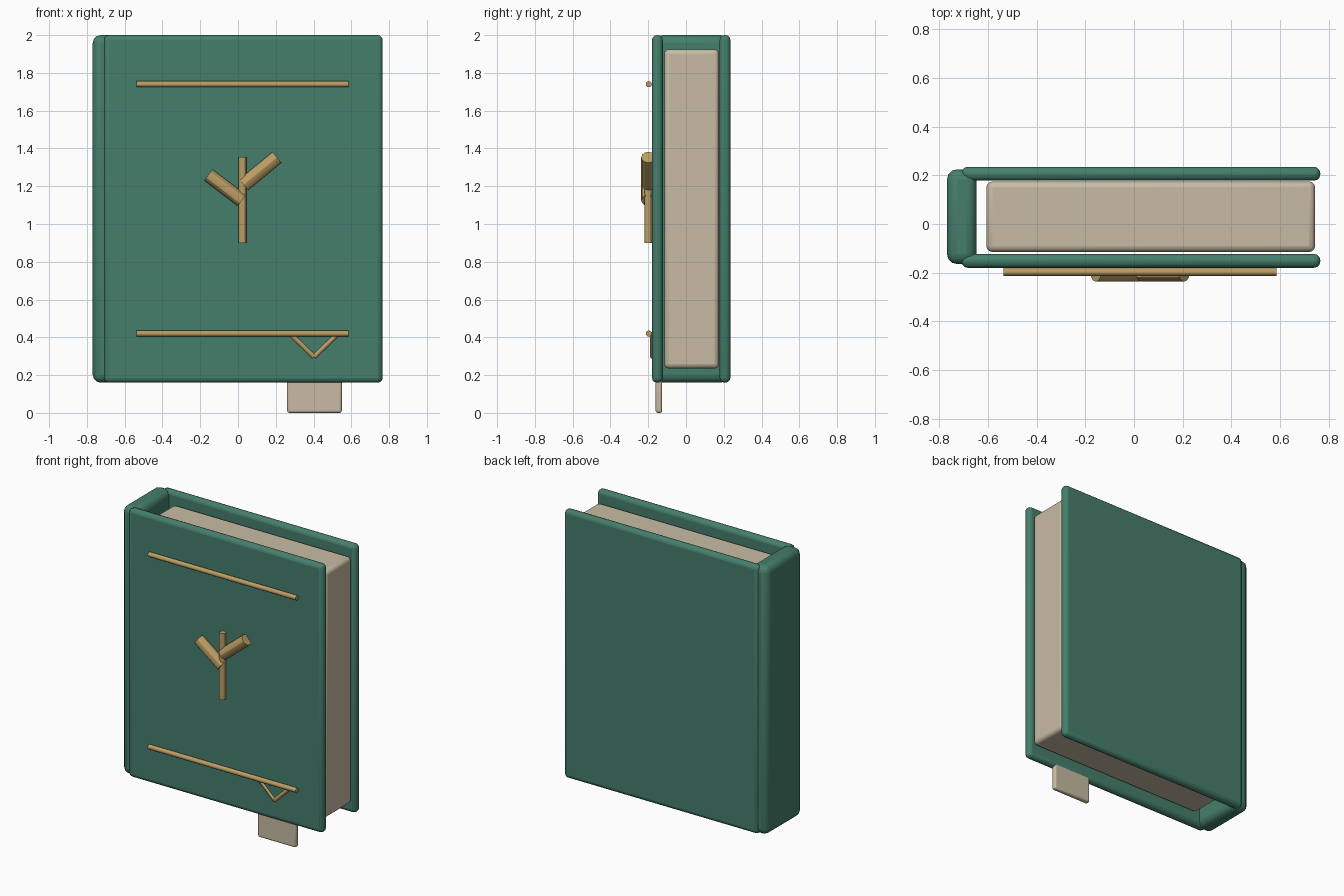
import bpy
from mathutils import Vector

if "Cube" in bpy.data.objects:
    bpy.data.objects.remove(bpy.data.objects["Cube"])


def material(name, color):
    m = bpy.data.materials.new(name)
    m.diffuse_color = (*color, 1)
    m.use_nodes = True
    m.node_tree.nodes["Principled BSDF"].inputs["Base Color"].default_value = m.diffuse_color
    return m


GREEN = material("green_cloth", (0.06, 0.21, 0.15))
PAPER = material("paper", (0.58, 0.50, 0.37))
GOLD = material("gold", (0.50, 0.34, 0.13))


def finish(ob, name, mat):
    ob.name = name
    ob.data.materials.append(mat)
    bpy.ops.object.shade_smooth_by_angle()


def box(name, lo, hi, bevel, mat):
    lo, hi = Vector(lo), Vector(hi)
    bpy.ops.mesh.primitive_cube_add(size=1, location=(lo + hi) / 2)
    ob = bpy.context.object
    ob.scale = hi - lo
    bpy.ops.object.transform_apply(location=False, rotation=False, scale=True)
    mod = ob.modifiers.new("round_edges", 'BEVEL')
    mod.width = bevel
    mod.segments = 3
    finish(ob, name, mat)


def rod(name, a, b, radius, sides=12):
    a, b = Vector(a), Vector(b)
    bpy.ops.mesh.primitive_cylinder_add(vertices=sides, radius=radius,
                                        depth=(b - a).length, location=(a + b) / 2)
    ob = bpy.context.object
    ob.rotation_euler = (b - a).to_track_quat('Z', 'Y').to_euler()
    finish(ob, name, GOLD)


# Covers and spine
for name, y in (("front_cover", -0.18), ("back_cover", 0.178)):
    box(name, (-0.71, y, 0.16), (0.766, y + 0.057, 2.0), 0.026, GREEN)
box("spine", (-0.769, -0.165, 0.16), (-0.647, 0.225, 2.0), 0.042, GREEN)

# Page block and bookmark tab
box("page_block", (-0.607, -0.115, 0.235), (0.745, 0.175, 1.925), 0.025, PAPER)
box("bookmark", (0.26, -0.161, 0.0), (0.55, -0.126, 0.30), 0.012, PAPER)

# Horizontal trim bars
for name, z in (("upper_trim", 1.74), ("lower_trim", 0.42)):
    rod(name, (-0.537, -0.197, z), (0.586, -0.197, z), 0.016)

# Branch ornament
rod("branch_stem", (0.023, -0.2, 0.90), (0.023, -0.2, 1.355), 0.021)
rod("left_branch", (0.02, -0.2, 1.125), (-0.157, -0.2, 1.26), 0.037)
rod("right_branch", (0.03, -0.2, 1.208), (0.206, -0.2, 1.353), 0.037)

# Small V ornament
for name, x in (("left_v_arm", 0.275), ("right_v_arm", 0.53)):
    rod(name, (x, -0.178, 0.42), (0.403, -0.178, 0.297), 0.013)
